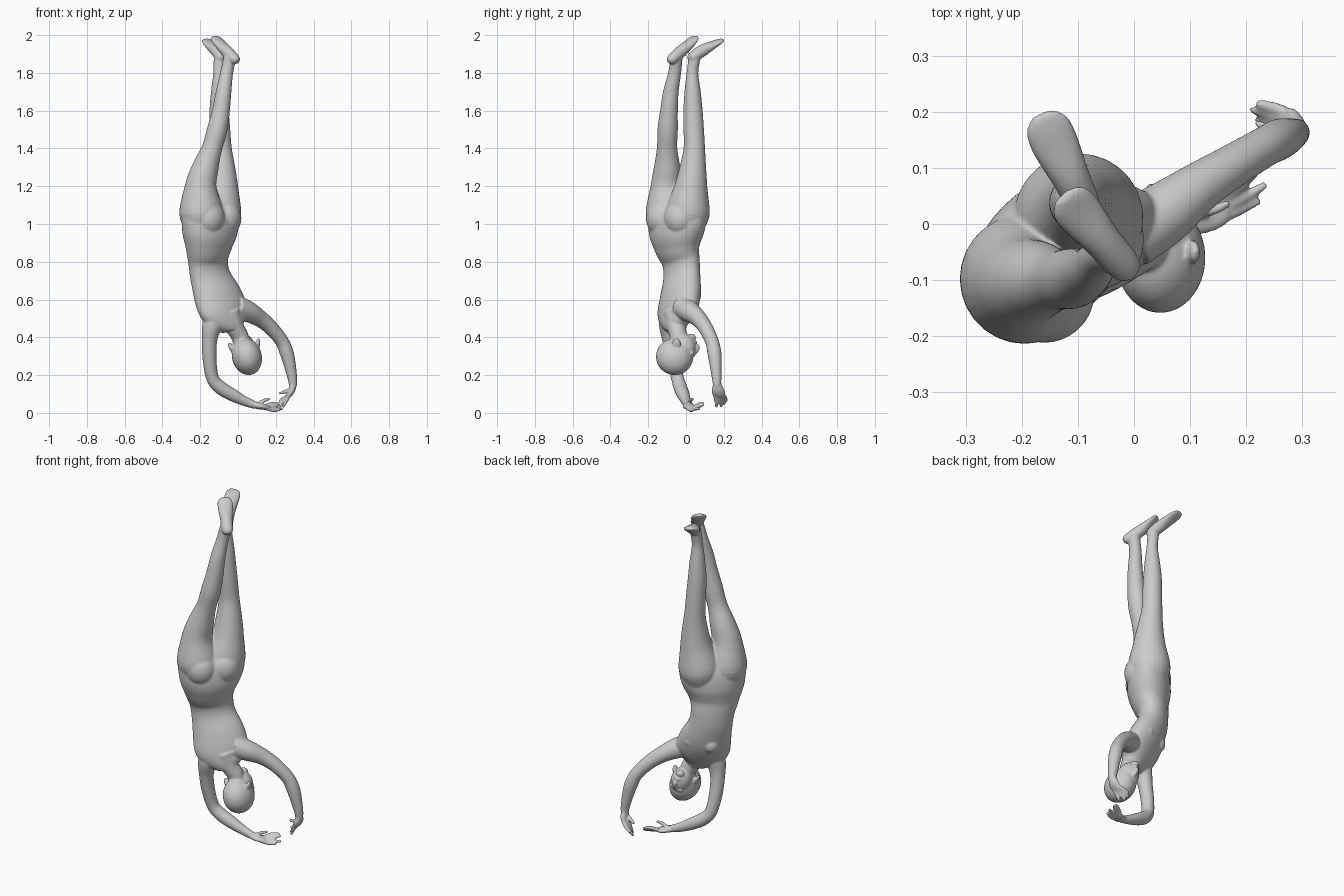
import bpy, bmesh, math
from mathutils import Vector, Matrix

bm = bmesh.new()


def spline(rows, n):
    """Catmull-Rom interpolation of tuples."""
    out = []
    for i in range(len(rows) - 1):
        p = [rows[max(0, min(len(rows) - 1, i + k))] for k in (-1, 0, 1, 2)]
        for s in range(n):
            t = s / n
            out.append([0.5 * (2 * b + (c - a) * t + (2 * a - 5 * b + 4 * c - d) * t * t
                               + (3 * b - a - 3 * c + d) * t ** 3) for a, b, c, d in zip(*p)])
    return out + [list(rows[-1])]


def loft(rows, sides=28, n=5):
    """Rows are (x, y, z, half width, half depth, width direction in degrees)."""
    pts = spline(rows, n)
    rings = []
    for i, (x, y, z, a, b, ang) in enumerate(pts):
        q, r = pts[max(0, i - 1)], pts[min(len(pts) - 1, i + 1)]
        t = (Vector(r[:3]) - Vector(q[:3])).normalized()
        u = Vector((math.cos(math.radians(ang)), math.sin(math.radians(ang)), 0))
        u = (u - t * u.dot(t)).normalized()
        v = t.cross(u)
        rings.append([bm.verts.new(Vector((x, y, z)) + u * a * math.cos(w) + v * b * math.sin(w))
                      for w in (2 * math.pi * k / sides for k in range(sides))])
    for p, q in zip(rings, rings[1:]):
        for k in range(sides):
            bm.faces.new((p[k], p[(k + 1) % sides], q[(k + 1) % sides], q[k]))
    bm.faces.new(rings[0][::-1])
    bm.faces.new(rings[-1])


def limb(rows, ang=90):
    loft([(x, y, z, r, r, ang) for x, y, z, r in rows])
    ball(rows[-1][:3], (rows[-1][3],) * 3)


def ball(c, r, tilt=0):
    m = Matrix.Translation(c) @ Matrix.Rotation(math.radians(tilt), 4, 'Y') @ Matrix.Diagonal((*r, 1))
    bmesh.ops.create_uvsphere(bm, u_segments=28, v_segments=18, radius=1, matrix=m)


def finger(base, knuckle, tip):
    limb([(*base, .011), (*knuckle, .010), (*tip, .0075)])


# torso, from the pelvis down to the shoulders
loft([(-.145, -.045, 1.13, .13, .07, 45), (-.145, -.045, 1.05, .182, .108, 45),
      (-.150, -.052, .95, .168, .118, 45), (-.155, -.045, .87, .138, .100, 44),
      (-.158, -.027, .80, .120, .082, 42), (-.146, -.022, .72, .121, .080, 37),
      (-.108, -.030, .62, .142, .086, 32), (-.075, -.045, .54, .145, .078, 32),
      (-.045, -.055, .48, .105, .062, 32), (-.030, -.055, .44, .055, .050, 32)], 40)

# buttocks and breasts
ball((-.160, -.122, 1.03), (.09, .09, .10))
ball((-.072, -.028, 1.03), (.09, .09, .10))
ball((-.058, .038, .625), (.045, .042, .05))
ball((-.165, .000, .610), (.045, .042, .05))

# legs
limb([(-.185, -.095, .96, .085), (-.195, -.098, 1.06, .116), (-.197, -.104, 1.2, .084),
      (-.172, -.100, 1.3, .070), (-.138, -.100, 1.4, .054), (-.110, -.097, 1.5, .054),
      (-.090, -.090, 1.6, .047), (-.076, -.080, 1.7, .041), (-.060, -.060, 1.8, .034),
      (-.045, -.052, 1.87, .033)])
limb([(-.105, .005, .96, .085), (-.099, .010, 1.06, .116), (-.086, .027, 1.2, .087),
      (-.085, .037, 1.3, .070), (-.090, .044, 1.4, .057), (-.095, .041, 1.5, .054),
      (-.100, .037, 1.6, .051), (-.100, .035, 1.7, .043), (-.100, .034, 1.8, .031),
      (-.098, .044, 1.87, .031)])

# feet
loft([(-.004, -.090, 1.858, .012, .012, 45), (-.015, -.077, 1.870, .029, .026, 45),
      (-.058, -.028, 1.912, .034, .032, 45), (-.098, .020, 1.958, .042, .020, 42),
      (-.116, .040, 1.981, .038, .013, 40), (-.126, .050, 1.994, .020, .007, 40)])
loft([(-.080, .018, 1.872, .012, .012, 30), (-.088, .030, 1.880, .029, .026, 30),
      (-.112, .082, 1.915, .034, .032, 30), (-.142, .145, 1.950, .043, .020, 30),
      (-.156, .178, 1.967, .039, .013, 30), (-.163, .196, 1.976, .022, .007, 30)])

# arms
limb([(-.105, -.070, .56, .060), (-.135, -.090, .47, .054), (-.150, -.085, .39, .041),
      (-.151, -.068, .29, .037), (-.135, -.045, .185, .034), (-.095, -.030, .135, .036),
      (-.035, -.015, .098, .034), (.035, .000, .062, .026), (.085, .007, .043, .021)])
limb([(-.010, -.020, .56, .062), (.055, .020, .535, .056), (.115, .065, .500, .045),
      (.175, .103, .450, .039), (.232, .137, .380, .036), (.257, .150, .320, .037),
      (.272, .156, .265, .033), (.287, .162, .190, .026), (.291, .164, .150, .022)])

# hands
loft([(.075, .005, .045, .020, .018, 100), (.110, .013, .036, .033, .017, 110),
      (.140, .025, .030, .036, .014, 115), (.160, .033, .027, .030, .010, 115)], 20)
for base, knuckle, tip in (((.145, .055, .036), (.175, .074, .048), (.203, .092, .050)),
                           ((.152, .044, .030), (.188, .066, .034), (.215, .090, .042)),
                           ((.155, .028, .025), (.200, .050, .022), (.232, .068, .022)),
                           ((.150, .008, .024), (.190, .026, .014), (.220, .040, .016)),
                           ((.105, .020, .045), (.140, .025, .066), (.165, .035, .074))):
    finger(base, knuckle, tip)
loft([(.291, .164, .160, .020, .020, 90), (.287, .168, .125, .032, .018, 90),
      (.276, .174, .100, .035, .014, 90), (.264, .177, .085, .028, .010, 90)], 20)
for base, knuckle, tip in (((.268, .200, .092), (.245, .209, .078), (.222, .214, .066)),
                           ((.265, .186, .086), (.238, .198, .064), (.212, .203, .048)),
                           ((.265, .170, .086), (.242, .182, .056), (.222, .186, .036)),
                           ((.268, .155, .088), (.252, .160, .058), (.240, .162, .034)),
                           ((.280, .155, .125), (.250, .165, .112), (.222, .178, .104))):
    finger(base, knuckle, tip)

# neck
limb([(-.050, -.055, .53, .065), (-.018, -.052, .455, .050),
      (.008, -.040, .41, .046), (.025, -.035, .35, .046)])

# head with jaw, chin, nose, lips, brow and ears
ball((.047, -.060, .298), (.079, .099, .099), -15)
ball((.034, -.008, .345), (.058, .062, .074), -15)
ball((.018, .030, .400), (.024, .022, .020))
limb([(.040, .046, .315, .010), (.036, .058, .335, .012), (.032, .060, .350, .013)], 0)
ball((.025, .045, .374), (.022, .014, .010), -15)
ball((.044, .032, .308), (.045, .016, .012), -15)
ball((-.036, -.050, .345), (.012, .022, .031), -25)
ball((.105, -.050, .365), (.012, .022, .031), 10)

# fuse everything into one smooth skin
mesh = bpy.data.meshes.new("diving_figure")
bmesh.ops.recalc_face_normals(bm, faces=bm.faces)
bm.to_mesh(mesh)
bm.free()
body = bpy.data.objects.new("diving_figure", mesh)
bpy.context.collection.objects.link(body)
skin = body.modifiers.new("skin", 'REMESH')
skin.mode = 'VOXEL'
skin.voxel_size = .005
skin.use_smooth_shade = True
soften = body.modifiers.new("soften", 'SMOOTH')
soften.factor = .5
soften.iterations = 6
